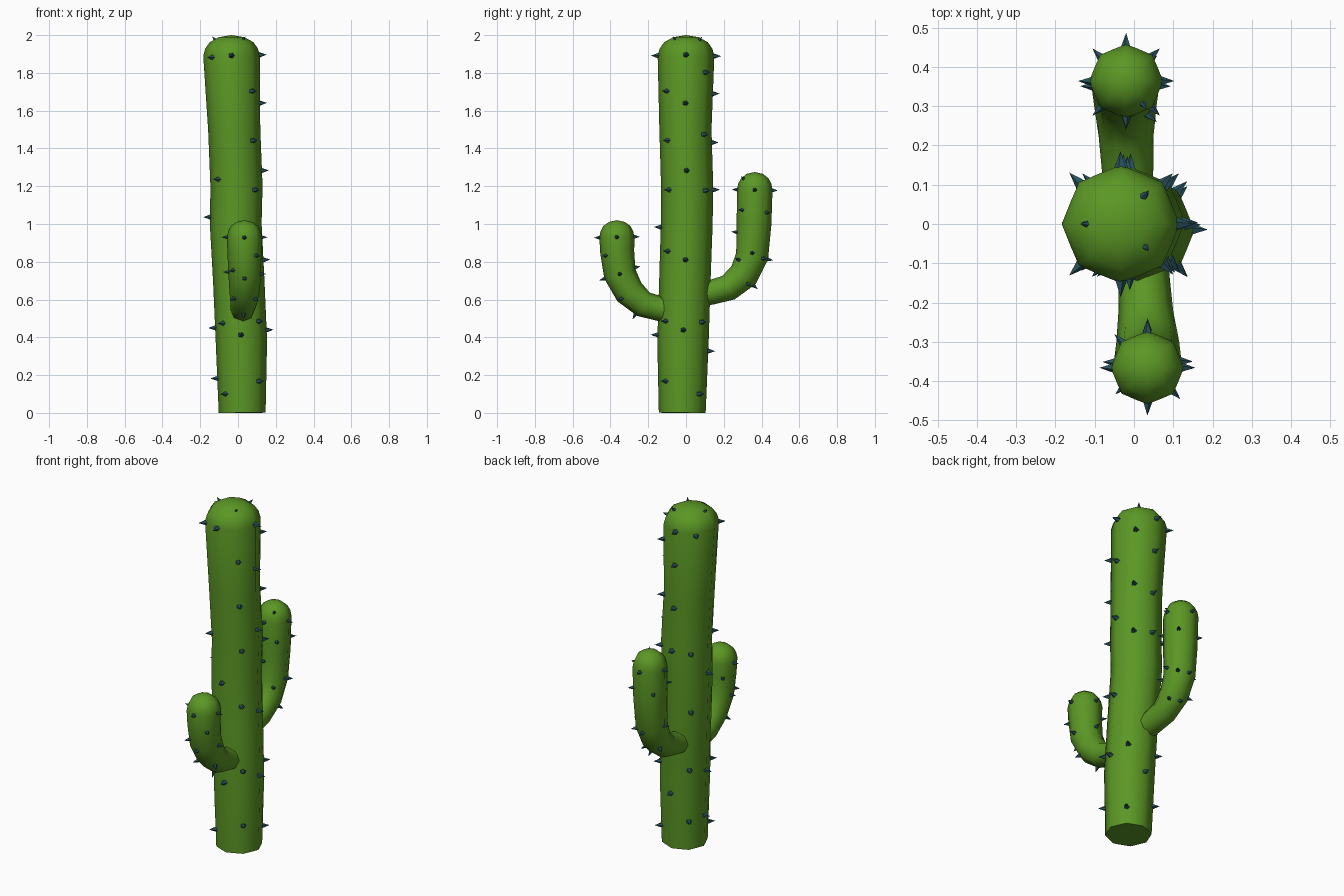
import bpy, bmesh, math
from mathutils import Vector

if "Cube" in bpy.data.objects:
    bpy.data.objects.remove(bpy.data.objects["Cube"])


def material(name, col):
    m = bpy.data.materials.new(name)
    m.diffuse_color = (*col, 1)
    m.use_nodes = True
    m.node_tree.nodes["Principled BSDF"].inputs["Base Color"].default_value = m.diffuse_color
    return m


GREEN = material("cactus green", (0.105, 0.31, 0.018))
TEAL = material("spine teal", (0.022, 0.085, 0.11))
SIDES = 16


def frame(path, i):
    """Side and outward axes of the tube at path point i."""
    a, b = path[max(i - 1, 0)], path[min(i + 1, len(path) - 1)]
    t = (Vector(b[:3]) - Vector(a[:3])).normalized()
    out = t.cross(Vector((1, 0, 0))).normalized()
    return out.cross(t).normalized(), out, t


def finish(name, bm, mat, smooth):
    bmesh.ops.recalc_face_normals(bm, faces=bm.faces)
    me = bpy.data.meshes.new(name)
    bm.to_mesh(me)
    bm.free()
    me.materials.append(mat)
    for p in me.polygons:
        p.use_smooth = smooth and len(p.vertices) <= 4
    ob = bpy.data.objects.new(name, me)
    bpy.context.collection.objects.link(ob)


def ribbed_tube(name, path, cap):
    """Eight-ribbed tube through (x, y, z, radius) with a domed tip."""
    bm = bmesh.new()
    x, y, z, r = path[-1]
    rows = [(p, *frame(path, i)[:2]) for i, p in enumerate(path)]
    ux, uy = Vector((1, 0, 0)), Vector((0, 1, 0))
    rows[-1] = (path[-1], ux, uy)
    for f, h in ((0.93, 0.35), (0.77, 0.66), (0.45, 0.9)):
        rows.append(((x, y, z + cap * h, r * f), ux, uy))
    rings = []
    for (px, py, pz, pr), side, out in rows:
        ring = []
        for k in range(SIDES):
            a = 2 * math.pi * k / SIDES
            rr = pr * (1 if k % 2 == 0 else 0.93)
            ring.append(bm.verts.new(Vector((px, py, pz)) + rr * (math.cos(a) * side + math.sin(a) * out)))
        rings.append(ring)
    for lo, hi in zip(rings, rings[1:]):
        for k in range(SIDES):
            n = (k + 1) % SIDES
            bm.faces.new((lo[k], lo[n], hi[n], hi[k]))
    tip = bm.verts.new((x, y, z + cap))
    for k in range(SIDES):
        bm.faces.new((rings[-1][k], rings[-1][(k + 1) % SIDES], tip))
    bm.faces.new(rings[0])
    finish(name, bm, GREEN, True)


def add_spine(bm, base, d, size=1.0):
    """Five-sided thorn pointing along d."""
    d = d.normalized()
    q = d.to_track_quat('Z', 'Y')
    ring = [bm.verts.new(base - d * 0.008 + q @ Vector((0.017 * size * math.cos(k * math.tau / 5),
                                                       0.017 * size * math.sin(k * math.tau / 5), 0)))
            for k in range(5)]
    tip = bm.verts.new(base + d * 0.036 * size)
    for k in range(5):
        bm.faces.new((ring[k], ring[(k + 1) % 5], tip))
    bm.faces.new(ring)


def surface(path, t, deg):
    """Surface point and direction at fractional path index t."""
    i = min(int(t), len(path) - 2)
    f = t - i
    p = Vector(path[i]).lerp(Vector(path[i + 1]), f)
    s0, o0, _ = frame(path, i)
    s1, o1, _ = frame(path, i + 1)
    a = math.radians(deg)
    d = (s0.lerp(s1, f) * math.cos(a) + o0.lerp(o1, f) * math.sin(a)).normalized()
    return Vector(p[:3]) + d * p[3], d


# Trunk
trunk = [(0.022, -0.02, 0.0, 0.124), (0.018, -0.016, 0.38, 0.136), (0.004, -0.006, 0.7, 0.136),
         (-0.012, 0.004, 1.0, 0.137), (-0.008, 0.006, 1.2, 0.138), (-0.02, -0.003, 1.5, 0.138),
         (-0.034, 0.0, 1.89, 0.15)]
ribbed_tube("trunk", trunk, 0.11)

# Trunk spines: rib angle -> heights
heights = {0: (.435, .805, 1.28, 1.635, 1.89), 45: (.1, .48, 1.175, 1.47, 1.8),
           90: (.33, 1.18, 1.43, 1.69, 1.89), 135: (.17, .48, .83, 1.17, 1.88),
           180: (.185, .455, 1.04), 225: (.1, .475, 1.24, 1.885),
           270: (.41, .98, 1.89), 315: (.165, .48, .85, 1.18, 1.44, 1.7)}
bm = bmesh.new()
for deg, zs in heights.items():
    for z in zs:
        i = max(k for k in range(len(trunk) - 1) if trunk[k][2] <= z)
        t = i + (z - trunk[i][2]) / (trunk[i + 1][2] - trunk[i][2])
        add_spine(bm, *surface(trunk, t, deg))
for x, y in ((-0.118, 0.0), (0.025, 0.07), (0.025, -0.055)):
    add_spine(bm, Vector((x, y, 1.972)), Vector((x + 0.034, y, 0.09)), 0.8)
finish("trunk_spines", bm, TEAL, False)

# Arms
back_arm = [(-0.015, 0.06, 0.625, 0.062), (-0.016, 0.13, 0.637, 0.065), (-0.02, 0.225, 0.663, 0.07),
            (-0.022, 0.305, 0.73, 0.08), (-0.022, 0.35, 0.83, 0.086), (-0.02, 0.36, 1.0, 0.092),
            (-0.02, 0.364, 1.18, 0.094)]
front_arm = [(0.024, -0.07, 0.54, 0.062), (0.025, -0.13, 0.549, 0.065), (0.03, -0.225, 0.575, 0.07),
             (0.035, -0.30, 0.64, 0.08), (0.035, -0.35, 0.735, 0.086), (0.034, -0.364, 0.85, 0.09),
             (0.034, -0.366, 0.93, 0.093)]
ribbed_tube("back_arm", back_arm, 0.095)
ribbed_tube("front_arm", front_arm, 0.09)

# Arm spines: (path index, angle); angle 90 faces +y on the upright part
back_spots = [(6, 0), (6, 90), (6, 180), (6, 270), (5.35, 45), (5.3, 135), (5.4, 225), (5.4, 315),
              (4.7, 270), (4.1, 0), (4, 90), (4.1, 180), (4, 45), (3.6, 315), (3.1, 135), (2.9, 90), (2.8, 45)]
front_spots = [(6, 0), (6, 90), (6, 180), (6, 270), (4.9, 315), (4.3, 225), (4, 0), (4.1, 90),
               (4.1, 180), (4, 270), (3, 315), (3, 225), (2.1, 270), (5, 135)]
for name, path, spots in (("back_arm_spines", back_arm, back_spots),
                          ("front_arm_spines", front_arm, front_spots)):
    bm = bmesh.new()
    for t, deg in spots:
        add_spine(bm, *surface(path, t, deg), 0.8)
    if path is back_arm:
        add_spine(bm, Vector((0.02, 0.31, 1.235)), Vector((0.4, -0.6, 0.6)), 0.8)
    finish(name, bm, TEAL, False)
